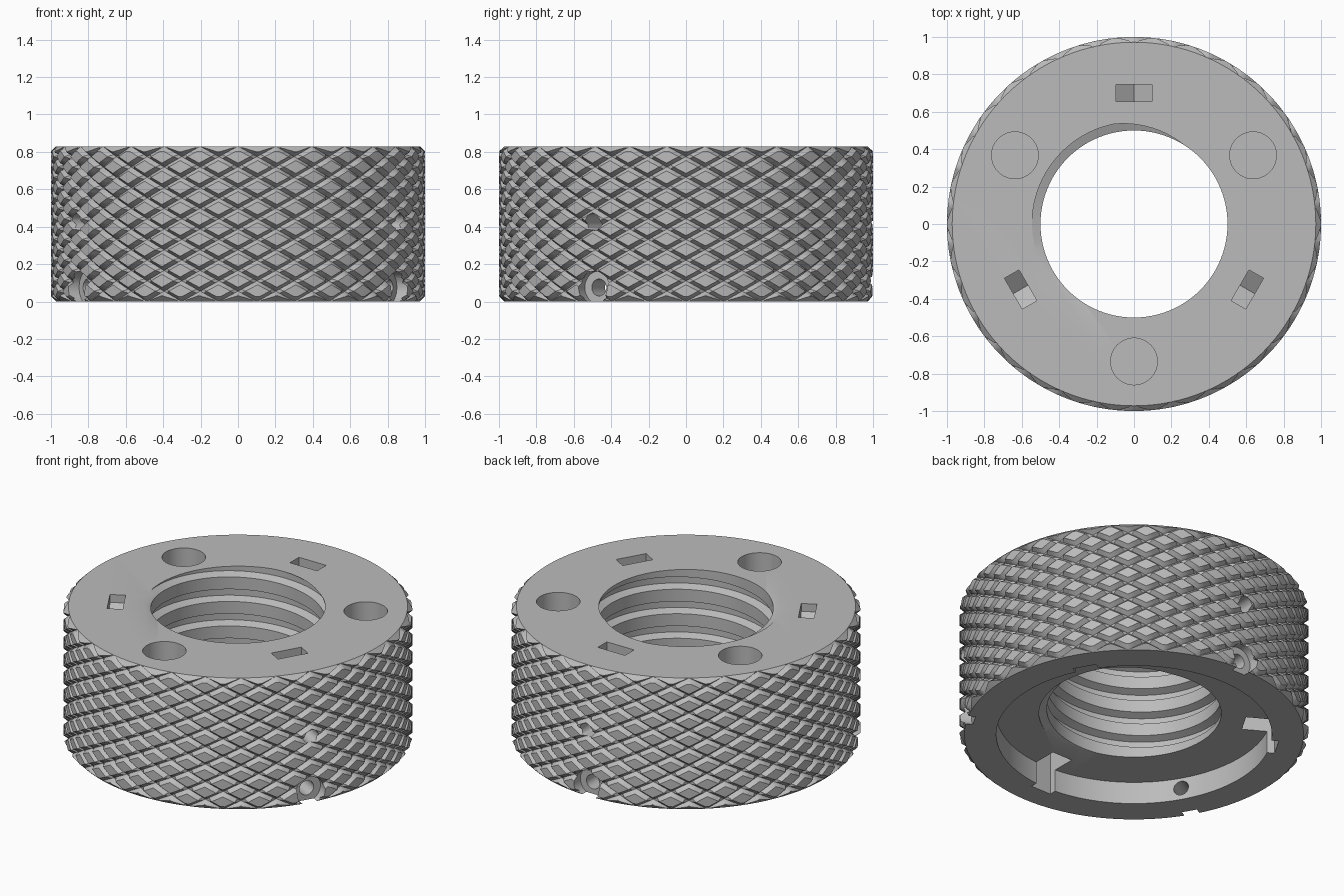
import bpy, bmesh, math
from mathutils import Matrix, Vector

TAU = 2 * math.pi
HEIGHT = 0.83
LOW, HIGH = -0.06, HEIGHT + 0.06

cube = bpy.data.objects.get("Cube")
if cube:
    bpy.data.objects.remove(cube)

grey = bpy.data.materials.new("plain grey")
grey.use_nodes = True
colour = (0.5, 0.5, 0.5, 1)
grey.diffuse_color = colour
grey.node_tree.nodes["Principled BSDF"].inputs["Base Color"].default_value = colour


def finish(bm, name):
    bmesh.ops.recalc_face_normals(bm, faces=bm.faces)
    mesh = bpy.data.meshes.new(name)
    bm.to_mesh(mesh)
    bm.free()
    mesh.materials.append(grey)
    obj = bpy.data.objects.new(name, mesh)
    bpy.context.collection.objects.link(obj)
    return obj


def polar(r, a, z):
    return Vector((r * math.cos(a), r * math.sin(a), z))


def wrapped_solid(name, quads):
    """Weld wrapped quads into a tube, trim it level and cap both ends."""
    bm = bmesh.new()
    for quad in quads:
        bm.faces.new([bm.verts.new(p) for p in quad])
    bmesh.ops.remove_doubles(bm, verts=bm.verts, dist=1e-5)
    for z, side in ((LOW, -1), (HIGH, 1)):
        bmesh.ops.bisect_plane(bm, geom=bm.verts[:] + bm.edges[:] + bm.faces[:],
                               plane_co=(0, 0, z), plane_no=(0, 0, side),
                               clear_outer=True)
        rim = [e for e in bm.edges if e.is_boundary
               and all(abs(v.co.z - z) < 1e-4 for v in e.verts)]
        bmesh.ops.edgeloop_fill(bm, edges=rim)
    return finish(bm, name)


def lathe(name, profile, steps=128):
    """Solid of revolution from (radius, z) points."""
    bm = bmesh.new()
    rings = [[bm.verts.new(polar(r, TAU * i / steps, z)) for i in range(steps)]
             for r, z in profile]
    for a, b in zip(rings, rings[1:]):
        for i in range(steps):
            j = (i + 1) % steps
            bm.faces.new((a[i], a[j], b[j], b[i]))
    bm.faces.new(rings[0])
    bm.faces.new(rings[-1])
    return finish(bm, name)


def rod(name, radius, start, end, z, angle):
    """Radial cylinder between two distances from the axis."""
    bm = bmesh.new()
    place = (Matrix.Rotation(angle, 4, 'Z') @ Matrix.Translation(((start + end) / 2, 0, z))
             @ Matrix.Rotation(math.pi / 2, 4, 'Y'))
    bmesh.ops.create_cone(bm, cap_ends=True, segments=32, radius1=radius,
                          radius2=radius, depth=end - start, matrix=place)
    return finish(bm, name)


def prism(name, outline, inner, outer, angle):
    """Extrude a (tangent, z) outline radially."""
    bm = bmesh.new()
    face = bm.faces.new([bm.verts.new((inner, t, z)) for t, z in outline])
    new = bmesh.ops.extrude_face_region(bm, geom=[face])["geom"]
    verts = [v for v in new if isinstance(v, bmesh.types.BMVert)]
    bmesh.ops.translate(bm, verts=verts, vec=(outer - inner, 0, 0))
    bmesh.ops.rotate(bm, verts=bm.verts, matrix=Matrix.Rotation(angle, 3, 'Z'))
    return finish(bm, name)


def combine(target, tool, operation='DIFFERENCE'):
    mod = target.modifiers.new(tool.name, 'BOOLEAN')
    mod.operation, mod.solver, mod.object = operation, 'EXACT', tool
    bpy.context.view_layer.objects.active = target
    bpy.ops.object.modifier_apply(modifier=mod.name)
    bpy.data.objects.remove(tool)


# Knurled blank: two crossing families of helical V grooves
STARTS, ROW, GROOVE, DEPTH = 30, HEIGHT / 7.5, 0.19, 0.028
SAMPLES = (0, GROOVE, 0.5, 1 - GROOVE)


def knurl_point(i, j):
    u, v = (n // 4 + SAMPLES[n % 4] for n in (i, j))
    r = 1 - DEPTH * (i % 4 == 0 or j % 4 == 0)
    return polar(r, TAU * (u + v) / 2 / STARTS - math.pi / 2, HEIGHT - (u - v) * ROW / 2)


knurl_quads = [[knurl_point(i + a, i + k + b) for a, b in ((0, 0), (1, 0), (1, 1), (0, 1))]
               for i in range(4 * STARTS) for k in range(-76, 16)]
body = wrapped_solid("knurled_ring", knurl_quads)

# Chamfered rims
chamfer = 0.028
combine(body, lathe("rim_envelope", [(1 - chamfer, 0), (1.001, chamfer),
                                     (1.001, HEIGHT - chamfer), (1 - chamfer, HEIGHT)]),
        'INTERSECT')

# Threaded bore
PITCH, TURN = 0.155, 96
THREAD = ((0, 0.5), (0.5, 0.5), (0.62, 0.545), (0.88, 0.545))


def thread_point(i, j):
    phase, r = THREAD[j % 4]
    return polar(r, TAU * i / TURN, PITCH * (j // 4 + phase + i / TURN) + 0.03)


thread_quads = [[thread_point(i + a, j + b) for a, b in ((0, 0), (1, 0), (1, 1), (0, 1))]
                for i in range(TURN) for j in range(-12, 32)]
combine(body, wrapped_solid("thread_core", thread_quads))

# Underside recess
combine(body, lathe("recess", [(0.79, -0.1), (0.79, 0.14)]))

for k in range(3):
    # Round blind holes above, keyed slots below
    a = math.radians(30 + 120 * k)
    bore = lathe("round_hole", [(0.125, HEIGHT - 0.25), (0.125, HEIGHT + 0.1)], 48)
    bore.data.transform(Matrix.Translation(polar(0.735, a, 0)))
    combine(body, bore)
    combine(body, prism("key_slot", [(-0.07, -0.1), (0.07, -0.1), (0.07, 0.3), (-0.07, 0.3)],
                        0.64, 0.83, a))
    # Pockets with a V floor, and radial screw holes below them
    a += math.pi / 3
    top = HEIGHT + 0.1
    combine(body, prism("pocket", [(-0.095, top), (0.095, top), (0.095, HEIGHT - 0.05),
                                   (0, HEIGHT - 0.12), (-0.095, HEIGHT - 0.05)],
                        0.655, 0.745, a))
    combine(body, rod("side_hole", 0.045, 0.68, 1.1, 0.425, a))
    combine(body, rod("screw_hole", 0.045, 0.7, 1.1, 0.075, a))
    combine(body, rod("screw_seat", 0.088, 0.93, 1.1, 0.075, a))

# Smooth walls with crisp edges
bpy.ops.object.select_all(action='DESELECT')
body.select_set(True)
bpy.context.view_layer.objects.active = body
bpy.ops.object.shade_smooth_by_angle(angle=math.radians(25))
